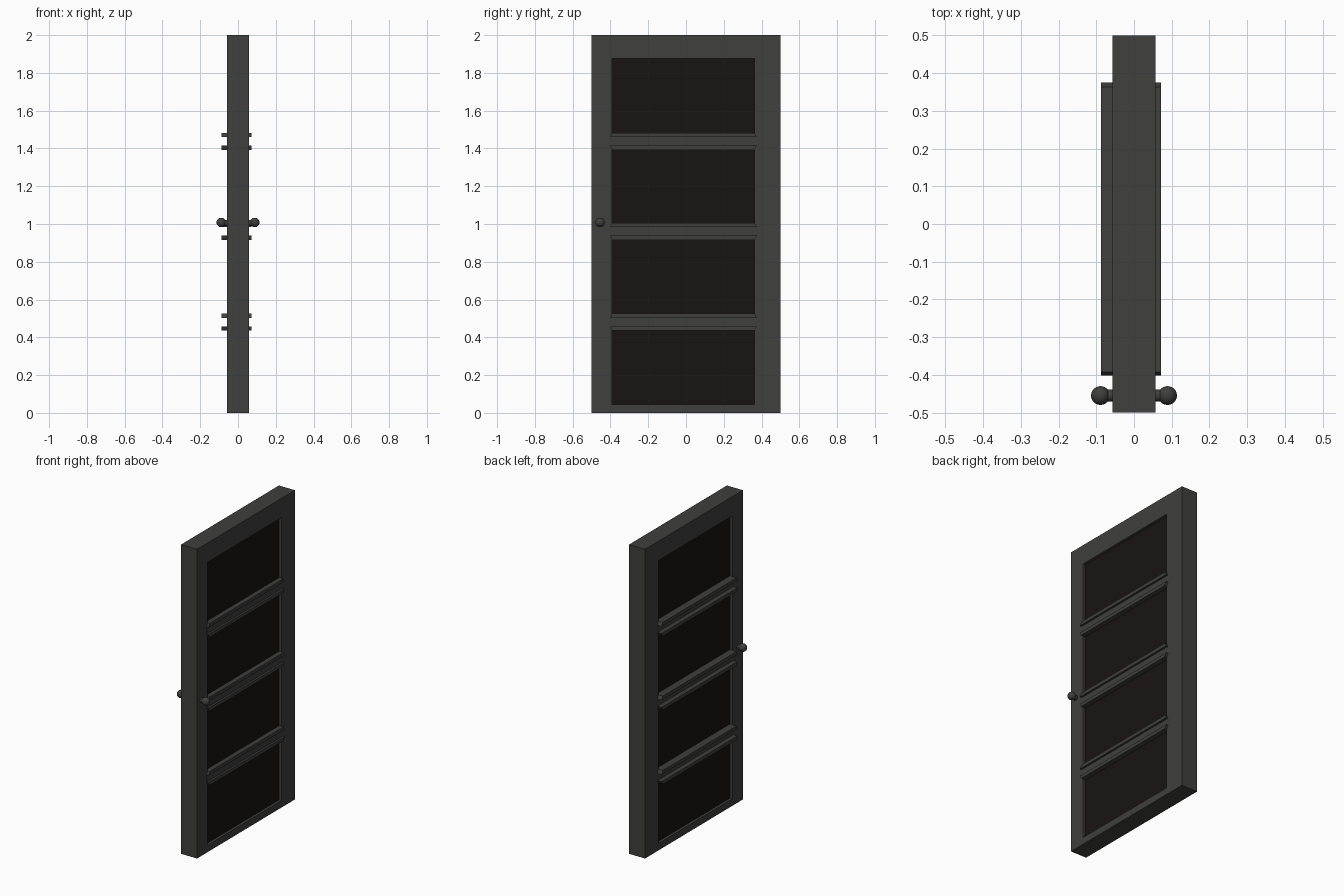
import bpy, bmesh, math

if "Cube" in bpy.data.objects:
    bpy.data.objects.remove(bpy.data.objects["Cube"])


def material(name, rgb):
    m = bpy.data.materials.new(name)
    m.diffuse_color = (*rgb, 1)
    m.use_nodes = True
    m.node_tree.nodes["Principled BSDF"].inputs["Base Color"].default_value = m.diffuse_color
    return m


DARK = material("dark_paint", (0.05, 0.05, 0.048))
PANE = material("dark_pane", (0.009, 0.007, 0.006))


def finish(name, bm, mat):
    bmesh.ops.recalc_face_normals(bm, faces=bm.faces[:])
    me = bpy.data.meshes.new(name)
    bm.to_mesh(me)
    bm.free()
    me.materials.append(mat)
    ob = bpy.data.objects.new(name, me)
    bpy.context.collection.objects.link(ob)
    return ob


def plate(name, outline, x0, x1, mat):
    """Extrude a (y, z) outline along x."""
    bm = bmesh.new()
    a = [bm.verts.new((x0, y, z)) for y, z in outline]
    b = [bm.verts.new((x1, y, z)) for y, z in outline]
    bm.faces.new(a)
    bm.faces.new(b)
    n = len(a)
    for i in range(n):
        j = (i + 1) % n
        bm.faces.new((a[i], a[j], b[j], b[i]))
    return finish(name, bm, mat)


def rect(y0, y1, z0, z1):
    return [(y0, z0), (y1, z0), (y1, z1), (y0, z1)]


T = 0.057                                  # half thickness of the door
Y0, Y1, Z0, Z1 = -0.392, 0.363, 0.045, 1.875   # opening

# Door frame: rectangular ring with a single opening
bm = bmesh.new()
loops = [[bm.verts.new((x, y, z)) for y, z in r]
         for r, x in ((rect(-0.5, 0.5, 0, 2), -T), (rect(-0.5, 0.5, 0, 2), T),
                      (rect(Y0, Y1, Z0, Z1), T), (rect(Y0, Y1, Z0, Z1), -T))]
for k in range(4):
    p, q = loops[k], loops[(k + 1) % 4]
    for i in range(4):
        j = (i + 1) % 4
        bm.faces.new((p[i], p[j], q[j], q[i]))
finish("door_frame", bm, DARK)

# Recessed dark pane
plate("pane", rect(Y0, Y1, Z0, Z1), -0.04, 0.04, PANE)

# Crossbars: flat web with a flange above and below, ends tapered
for n, zc in enumerate((0.48, 0.961, 1.438), 1):
    plate(f"crossbar_web_{n}", rect(-0.402, 0.375, zc - 0.024, zc + 0.024),
          -T - 0.001, T + 0.001, DARK)
    for s, label in ((1, "top"), (-1, "bottom")):
        zi, zo = zc + s * 0.023, zc + s * 0.045
        plate(f"crossbar_{label}_flange_{n}",
              [(-0.402, zi), (0.375, zi), (Y1, zo), (Y0, zo)],
              -0.088, 0.071, DARK)

# Door knobs: round ball on a short stem, both sides
for s, side in ((-1, "left"), (1, "right")):
    bpy.ops.mesh.primitive_uv_sphere_add(segments=24, ring_count=14, radius=0.025,
                                         location=(s * 0.089, -0.455, 1.008))
    ball = bpy.context.object
    ball.name = f"{side}_knob"
    bpy.ops.mesh.primitive_cylinder_add(vertices=24, radius=0.016, depth=0.035,
                                        location=(s * 0.068, -0.455, 1.006),
                                        rotation=(0, math.pi / 2, 0))
    stem = bpy.context.object
    stem.name = f"{side}_knob_stem"
    for ob in (ball, stem):
        ob.data.materials.append(DARK)
        bpy.ops.object.select_all(action='DESELECT')
        ob.select_set(True)
        bpy.context.view_layer.objects.active = ob
        bpy.ops.object.shade_smooth_by_angle()
